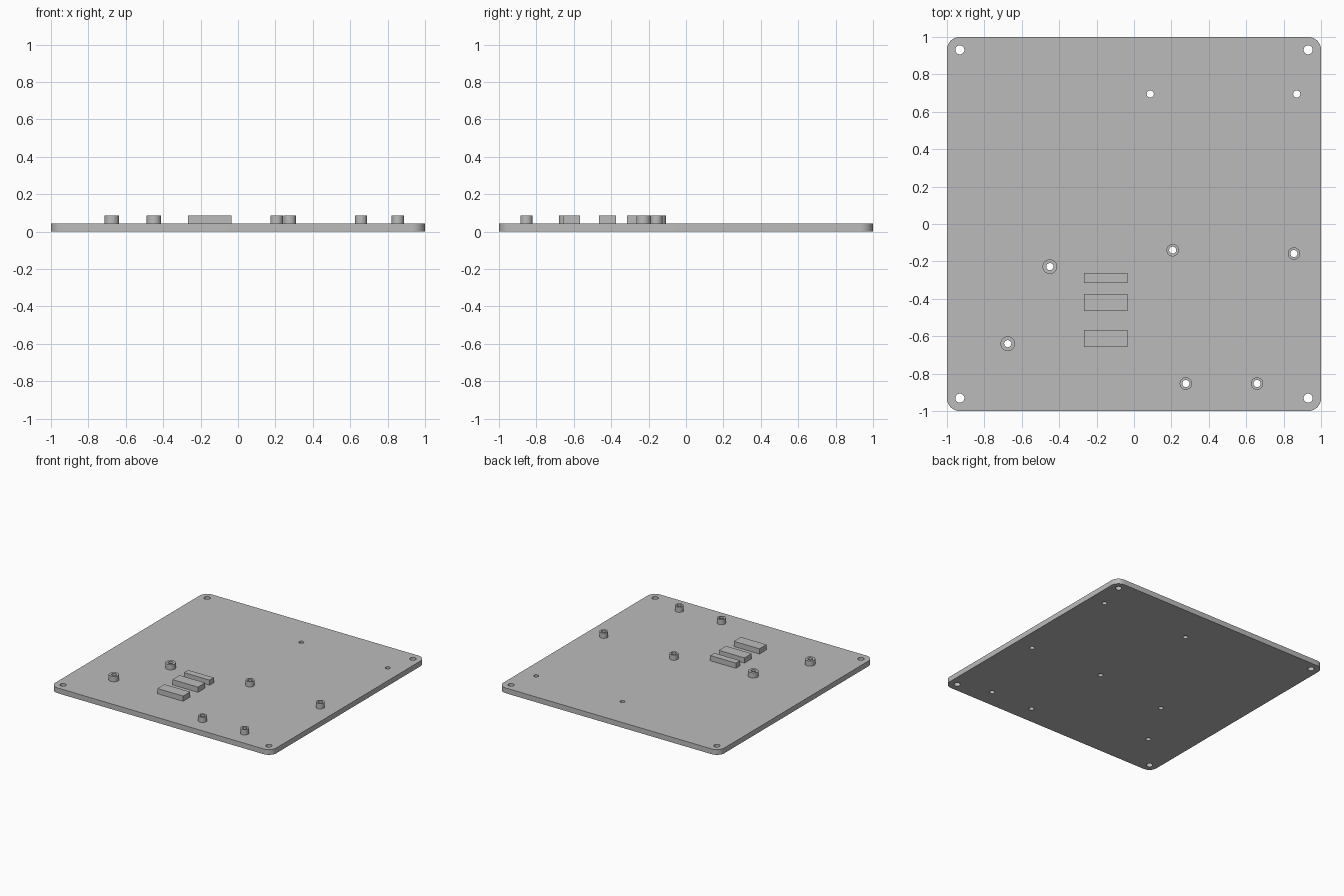
import bpy, bmesh
from math import sin, cos, pi, radians

cube = bpy.data.objects.get("Cube")
if cube:
    bpy.data.objects.remove(cube, do_unlink=True)

PLATE_TOP, PART_TOP = 0.043, 0.0857

grey = bpy.data.materials.new("plain grey")
grey.use_nodes = True
colour = (0.5, 0.5, 0.5, 1)
grey.diffuse_color = colour
grey.node_tree.nodes["Principled BSDF"].inputs["Base Color"].default_value = colour


def circle(x, y, r, n=32):
    return [(x + r * cos(2 * pi * i / n), y + r * sin(2 * pi * i / n)) for i in range(n)]


def rounded_square(half, r, steps=10):
    points = []
    for q, (sx, sy) in enumerate([(1, 1), (-1, 1), (-1, -1), (1, -1)]):
        for i in range(steps + 1):
            a = pi / 2 * (q + i / steps)
            points.append((sx * (half - r) + r * cos(a), sy * (half - r) + r * sin(a)))
    return points


def slab(name, loops, z0, z1):
    """Extrude a flat outline; every loop after the first becomes a hole."""
    curve = bpy.data.curves.new(name, "CURVE")
    curve.dimensions = "2D"
    curve.fill_mode = "BOTH"
    curve.extrude = (z1 - z0) / 2
    for loop in loops:
        spline = curve.splines.new("POLY")
        spline.points.add(len(loop) - 1)
        for point, (x, y) in zip(spline.points, loop):
            point.co = (x, y, 0, 1)
        spline.use_cyclic_u = True
    obj = bpy.data.objects.new(name, curve)
    bpy.context.collection.objects.link(obj)
    bpy.ops.object.select_all(action="DESELECT")
    obj.select_set(True)
    bpy.context.view_layer.objects.active = obj
    bpy.ops.object.convert(target="MESH")
    obj = bpy.context.object
    bm = bmesh.new()
    bm.from_mesh(obj.data)
    bmesh.ops.remove_doubles(bm, verts=bm.verts, dist=0.0001)
    bmesh.ops.recalc_face_normals(bm, faces=bm.faces)
    bmesh.ops.translate(bm, verts=bm.verts, vec=(0, 0, (z0 + z1) / 2))
    bm.to_mesh(obj.data)
    bm.free()
    obj.data.materials.clear()
    obj.data.materials.append(grey)
    bpy.ops.object.shade_smooth_by_angle(angle=radians(30))


# Standoffs: x, y, outer radius
standoffs = [
    (-0.45, -0.228, 0.039), (-0.675, -0.64, 0.039),
    (0.207, -0.14, 0.033), (0.855, -0.158, 0.033),
    (0.277, -0.853, 0.033), (0.658, -0.853, 0.033),
]
BORE = 0.019

# Base plate with corner, mounting and standoff holes
holes = [circle(sx * 0.931, sy * 0.931, 0.024) for sx in (-1, 1) for sy in (-1, 1)]
holes += [circle(x, 0.695, BORE) for x in (0.087, 0.87)]
holes += [circle(x, y, BORE) for x, y, r in standoffs]
slab("base_plate", [rounded_square(1, 0.068)] + holes, 0, PLATE_TOP)

# Hollow standoffs
for i, (x, y, r) in enumerate(standoffs):
    slab(f"standoff_{i + 1}", [circle(x, y, r), circle(x, y, BORE)], PLATE_TOP, PART_TOP)

# Raised rectangular blocks
for i, (y0, y1) in enumerate([(-0.316, -0.262), (-0.466, -0.373), (-0.658, -0.567)]):
    outline = [(-0.268, y0), (-0.036, y0), (-0.036, y1), (-0.268, y1)]
    slab(f"block_{i + 1}", [outline], PLATE_TOP, PART_TOP)
